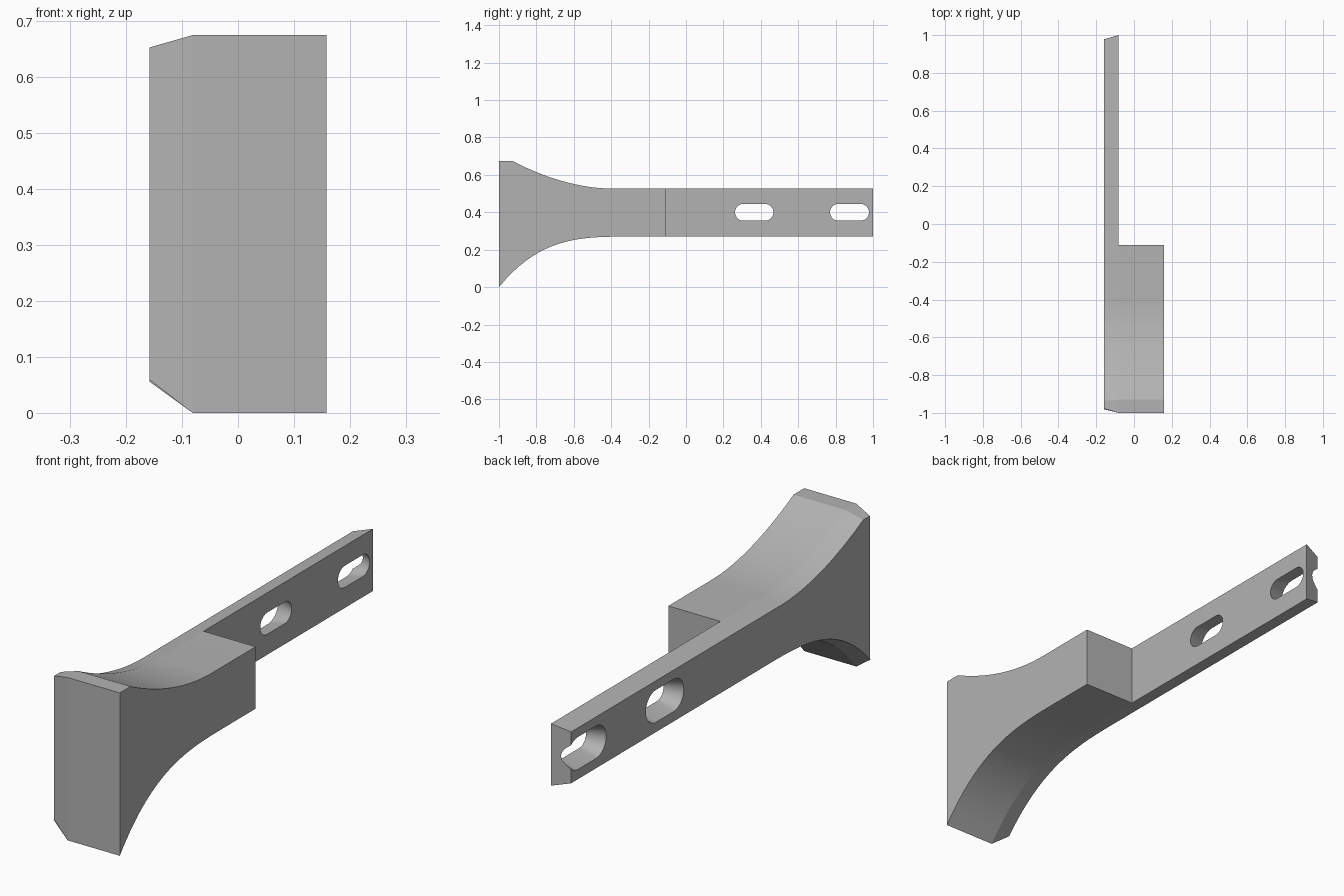
import bpy, bmesh, math
from mathutils import Vector

cube = bpy.data.objects.get("Cube")
if cube:
    bpy.data.objects.remove(cube, do_unlink=True)

OUTER, SHOULDER, INNER = -0.158, -0.081, 0.158   # x of the three sections
DRAFT = 0.022                                    # inset of the outer face
STEP, TOP, BOTTOM = -0.11, 0.527, 0.27
STEPS = 20

grey = bpy.data.materials.new("plain grey")
grey.use_nodes = True
colour = (0.45, 0.45, 0.45, 1)
grey.diffuse_color = colour
grey.node_tree.nodes["Principled BSDF"].inputs["Base Color"].default_value = colour


def sweep(y_start, y_end, z_end, rise, power):
    """Flared edge from the front towards the straight bar, in (y, z)."""
    return [Vector((y_start + (y_end - y_start) * i / STEPS,
                    z_end + rise * (1 - i / STEPS) ** power)) for i in range(STEPS + 1)]


def inset(points, d):
    """Mitred inward offset of a counter-clockwise outline."""
    result = []
    for i, p in enumerate(points):
        a = (p - points[i - 1]).normalized()
        b = (points[(i + 1) % len(points)] - p).normalized()
        na, nb = Vector((-a.y, a.x)), Vector((-b.y, b.x))
        result.append(p + (na + nb) * d / (1 + na.dot(nb)))
    return result


def ring(bm, points, x):
    return [bm.verts.new((x, p.x, p.y)) for p in points]


def bridge(bm, a, b, closed=True):
    for i in range(len(a) if closed else len(a) - 1):
        j = (i + 1) % len(a)
        bm.faces.new((a[i], a[j], b[j], b[i]))


def finish(bm, name):
    bmesh.ops.recalc_face_normals(bm, faces=bm.faces)
    mesh = bpy.data.meshes.new(name)
    bm.to_mesh(mesh)
    bm.free()
    mesh.materials.append(grey)
    obj = bpy.data.objects.new(name, mesh)
    bpy.context.collection.objects.link(obj)
    return obj


# Flared block and long bar, in one body
lower = sweep(-1, -0.3, BOTTOM, -BOTTOM, 3.2) + [Vector((STEP, BOTTOM))]
upper = [Vector((STEP, TOP))] + sweep(-0.93, -0.4, TOP, 0.148, 1.85)[::-1] + [Vector((-1, 0.675))]
bar_end = [Vector((1, BOTTOM)), Vector((1, TOP))]
outline = lower + bar_end + upper
n = len(lower)

bm = bmesh.new()
outer = ring(bm, inset(outline, DRAFT), OUTER)
shoulder = ring(bm, outline, SHOULDER)
block_edge = shoulder[:n] + shoulder[n + 2:]
inner = ring(bm, lower + upper, INNER)
bridge(bm, outer, shoulder)
bridge(bm, block_edge, inner)
bm.faces.new(outer)
bm.faces.new(inner)
bm.faces.new(shoulder[n - 1:n + 3])
body = finish(bm, "flared_bracket")


# Tapered slots, wider on the outer face
def slot_cutter(name, y_a, y_b, z=0.4, radius=0.045, segments=16):
    bm = bmesh.new()
    rings = []
    for x in (OUTER - 0.02, SHOULDER + 0.02):
        r = radius + DRAFT * (SHOULDER - x) / (SHOULDER - OUTER)
        points = []
        for y, start in ((y_b, -math.pi / 2), (y_a, math.pi / 2)):
            for i in range(segments + 1):
                t = start + math.pi * i / segments
                points.append(Vector((y + r * math.cos(t), z + r * math.sin(t))))
        rings.append(ring(bm, points, x))
    bridge(bm, *rings)
    for r in rings:
        bm.faces.new(r)
    cutter = finish(bm, name)
    cutter.hide_render = True
    cutter.hide_set(True)
    return cutter


cutters = [slot_cutter("middle_slot_cutter", 0.307, 0.422),
           slot_cutter("end_slot_cutter", 0.815, 0.933)]
bpy.context.view_layer.objects.active = body
body.select_set(True)
for cutter in cutters:
    mod = body.modifiers.new(cutter.name, 'BOOLEAN')
    mod.operation = 'DIFFERENCE'
    mod.solver = 'EXACT'
    mod.object = cutter
    bpy.ops.object.modifier_apply(modifier=mod.name)
for cutter in cutters:
    bpy.data.objects.remove(cutter, do_unlink=True)

bpy.ops.object.shade_smooth_by_angle(angle=math.radians(15))
